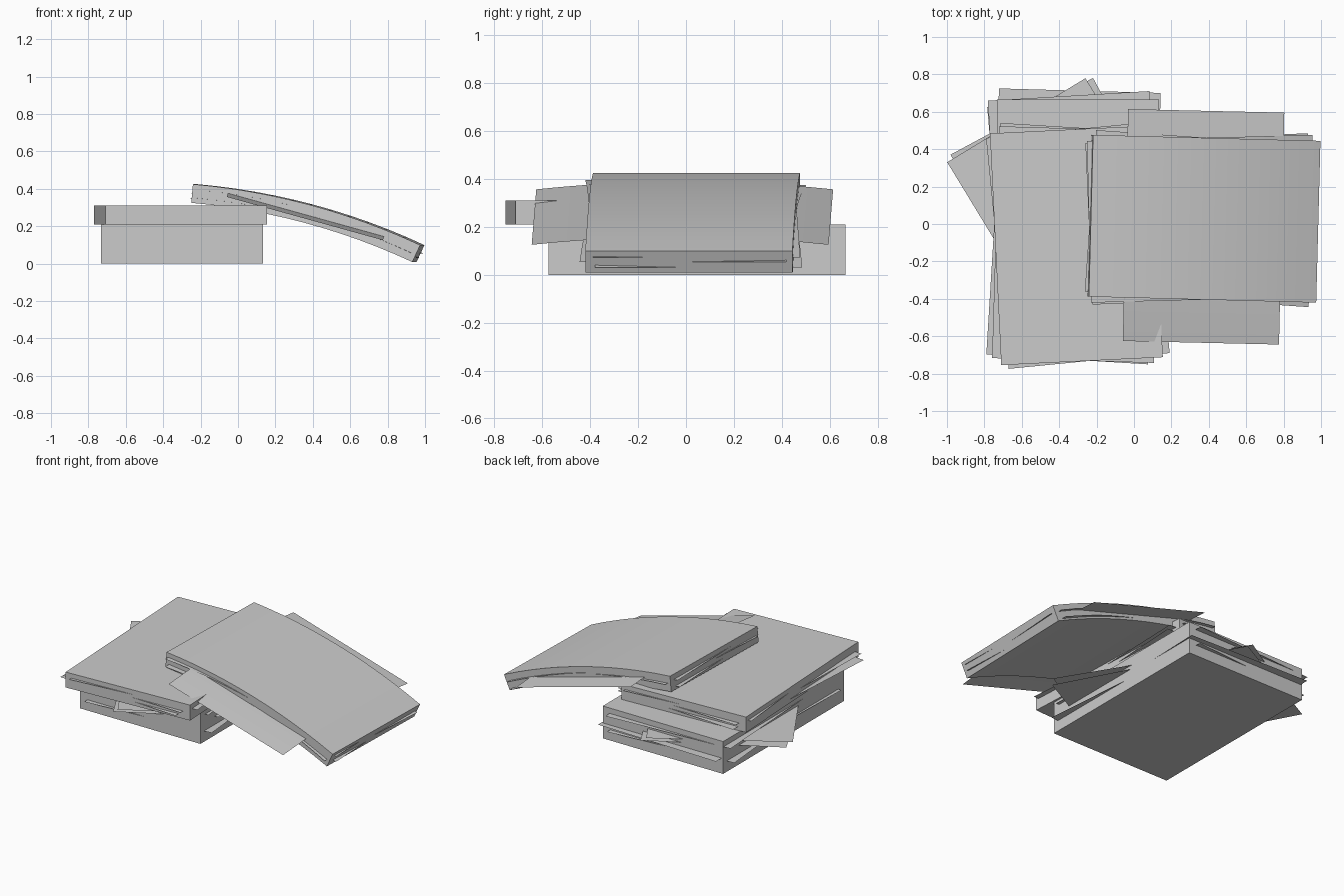
import bpy
import bmesh
from math import radians, sin, cos
from mathutils import Matrix, Vector

cube = bpy.data.objects.get("Cube")
if cube:
    bpy.data.objects.remove(cube, do_unlink=True)

paper = bpy.data.materials.new("paper_grey")
paper.use_nodes = True
GREY = (0.6, 0.6, 0.6, 1)
paper.diffuse_color = GREY
paper.node_tree.nodes["Principled BSDF"].inputs["Base Color"].default_value = GREY

WIDTH, LENGTH = 0.865, 1.24  # one paper format throughout


def finish(name, bm, center, angle, smooth=False):
    mesh = bpy.data.meshes.new(name)
    bm.to_mesh(mesh)
    bm.free()
    mesh.materials.append(paper)
    obj = bpy.data.objects.new(name, mesh)
    obj.location = center
    obj.rotation_euler.z = radians(angle)
    bpy.context.collection.objects.link(obj)
    if smooth:
        bpy.ops.object.select_all(action='DESELECT')
        obj.select_set(True)
        bpy.context.view_layer.objects.active = obj
        bpy.ops.object.shade_smooth_by_angle(angle=radians(30))
    return obj


def flat_pile(name, center, height, angle):
    bm = bmesh.new()
    bmesh.ops.create_cube(bm, size=1, matrix=Matrix.Diagonal((WIDTH, LENGTH, height, 1)))
    finish(name, bm, center, angle)


def flat_sheet(name, center, angle):
    bm = bmesh.new()
    bmesh.ops.create_grid(bm, x_segments=1, y_segments=1, size=0.5,
                          matrix=Matrix.Diagonal((WIDTH, LENGTH, 1, 1)))
    finish(name, bm, center, angle)


# Two flat piles
flat_pile("lower_pile", (-0.3, 0.045, 0.105), 0.21, 0)
flat_pile("upper_pile", (-0.308, -0.114, 0.26), 0.1, 2.8)

# Loose sheets sticking out of the flat piles
lower_sheets = [(-0.3, 0.045, 0.07, 5), (-0.307, 0.093, 0.1, -1.6),
                (-0.306, 0.03, 0.125, 28.3), (-0.307, 0.025, 0.15, 31.3),
                (-0.313, 0.066, 0.175, 3.4)]
upper_sheets = [(-0.32, -0.105, 0.235, -3.5), (-0.308, -0.11, 0.26, -1.7),
                (-0.3, -0.115, 0.28, 5.6)]
for group, sheets in (("lower", lower_sheets), ("upper", upper_sheets)):
    for i, (x, y, z, angle) in enumerate(sheets):
        flat_sheet(f"{group}_sheet_{i + 1}", (x, y, z), angle)

# Bent pile: an arc that steepens towards its outer end
STEPS, ARC = 12, 1.265
MIDDLE = Vector((0.378, 0.028, 0))


def arc_points(depth):
    x, z = -0.23 - MIDDLE.x, 0.425
    points = []
    for i in range(STEPS + 1):
        slope = radians(5 + 20 * i / STEPS)
        points.append((x - depth * sin(slope), z - depth * cos(slope)))
        mid = slope + radians(10 / STEPS)
        x += ARC / STEPS * cos(mid)
        z -= ARC / STEPS * sin(mid)
    return points


def extrude_profile(points, closed):
    bm = bmesh.new()
    front, back = ([bm.verts.new((x, side * WIDTH / 2, z)) for x, z in points]
                   for side in (-1, 1))
    n = len(points)
    for i in range(n if closed else n - 1):
        j = (i + 1) % n
        bm.faces.new((front[i], front[j], back[j], back[i]))
    if closed:
        bm.faces.new(front[::-1])
        bm.faces.new(back)
    bmesh.ops.recalc_face_normals(bm, faces=bm.faces)
    return bm


outline = arc_points(0) + arc_points(0.1)[::-1]
finish("bent_pile", extrude_profile(outline, True), MIDDLE, -1.5, True)

# Bent loose sheets between the layers of the bent pile
for i, (depth, angle, shift) in enumerate([(0.03, 1.5, -0.008), (0.05, -4, 0), (0.075, 2.5, -0.005)]):
    finish(f"bent_sheet_{i + 1}", extrude_profile(arc_points(depth), False),
           MIDDLE + Vector((shift, 0, 0)), angle, True)

# Crosswise sheet with both ends drooping out of the bent pile
bm = bmesh.new()
bmesh.ops.create_grid(bm, x_segments=1, y_segments=12, size=0.5,
                      matrix=Matrix.Diagonal((0.835, LENGTH, 1, 1)))
for v in bm.verts:
    v.co.z = -0.277 * v.co.x - 0.033 * (2 * v.co.y / LENGTH) ** 2
finish("drooping_sheet", bm, (0.372, -0.015, 0.274), -1.3, True)
